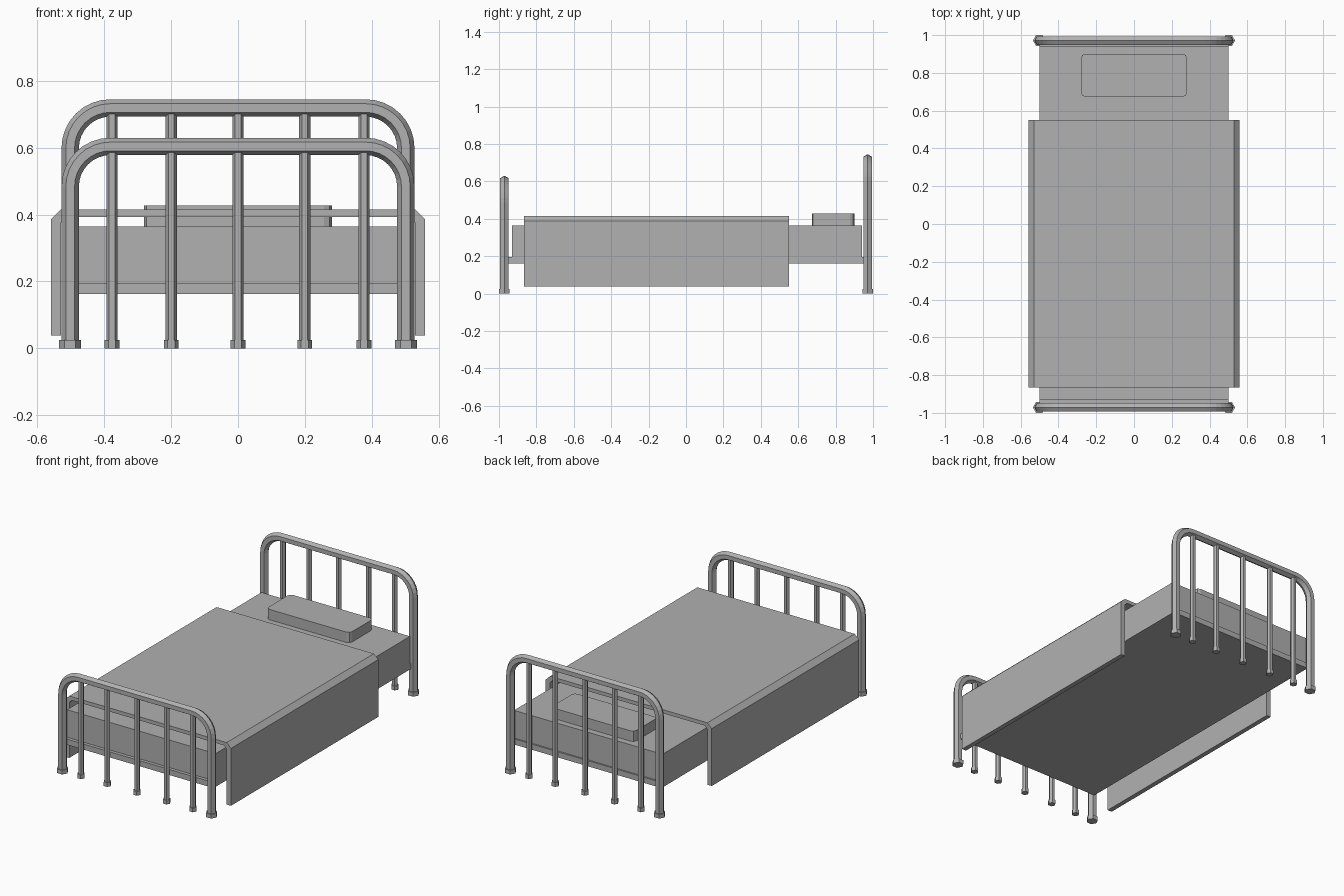
import bpy, bmesh
from math import cos, sin, pi

if "Cube" in bpy.data.objects:
    bpy.data.objects.remove(bpy.data.objects["Cube"])

grey = bpy.data.materials.new("mid_grey")
grey.diffuse_color = (0.44, 0.44, 0.44, 1)
grey.use_nodes = True
grey.node_tree.nodes["Principled BSDF"].inputs["Base Color"].default_value = grey.diffuse_color


def finish(bm, name):
    bmesh.ops.recalc_face_normals(bm, faces=bm.faces)
    mesh = bpy.data.meshes.new(name)
    bm.to_mesh(mesh)
    bm.free()
    mesh.materials.append(grey)
    ob = bpy.data.objects.new(name, mesh)
    bpy.context.collection.objects.link(ob)
    return ob


def prism(name, outline, vec):
    """Extrude a closed outline along vec."""
    bm = bmesh.new()
    face = bm.faces.new([bm.verts.new(p) for p in outline])
    ext = bmesh.ops.extrude_face_region(bm, geom=[face])
    verts = [g for g in ext["geom"] if isinstance(g, bmesh.types.BMVert)]
    bmesh.ops.translate(bm, verts=verts, vec=vec)
    return finish(bm, name)


def box(name, x, y0, y1, z0, z1):
    return prism(name, [(-x, y0, z0), (x, y0, z0), (x, y1, z0), (-x, y1, z0)],
                 (0, 0, z1 - z0))


def hex_post(name, x, y, z0, z1, r):
    ring = [(x + r * cos(i * pi / 3), y + r * sin(i * pi / 3), z0) for i in range(6)]
    return prism(name, ring, (0, 0, z1 - z0))


def hoop(name, y, top, half=0.502, r=0.026, bend=0.12, steps=8):
    """Six-sided tube bent into an upside-down U."""
    cz, cx = top - r - bend, half - bend
    path = [(half, 0.0, 0.0)]
    path += [(cx + bend * cos(a), cz + bend * sin(a), a)
             for a in (i * pi / 2 / steps for i in range(steps + 1))]
    path += [(-px, pz, pi - a) for px, pz, a in reversed(path)]
    bm = bmesh.new()
    rings = []
    for px, pz, a in path:
        rings.append([bm.verts.new((px + r * cos(t) * cos(a), y + r * sin(t),
                                    pz + r * cos(t) * sin(a)))
                      for t in (k * pi / 3 for k in range(6))])
    for r0, r1 in zip(rings, rings[1:]):
        for k in range(6):
            n = (k + 1) % 6
            bm.faces.new((r0[k], r0[n], r1[n], r1[k]))
    bm.faces.new(rings[0])
    bm.faces.new(rings[-1])
    return finish(bm, name)


# Tubular end frames with bars and feet
for part, y, top in (("footboard", -0.971, 0.63), ("headboard", 0.971, 0.745)):
    hoop(part + "_hoop", y, top)
    for x in (-0.502, 0.502):
        hex_post(part + "_foot", x, y, 0, 0.025, 0.033)
    for x in (-0.377, -0.2, 0, 0.2, 0.377):
        hex_post(part + "_bar", x, y, 0, top - 0.035, 0.017)
        hex_post(part + "_bar_foot", x, y, 0, 0.025, 0.022)

# Base and mattress
box("bed_base", 0.5, -0.95, 0.95, 0.162, 0.196)
box("mattress", 0.5, -0.93, 0.94, 0.196, 0.364)

# Pillow with rounded upright corners
pillow = []
for sx, sy, start in ((1, 1, 0), (-1, 1, 1), (-1, -1, 2), (1, -1, 3)):
    for i in range(3):
        a = (start + i / 2) * pi / 2
        pillow.append((sx * 0.257 + 0.024 * cos(a), 0.787 + sy * 0.09 + 0.024 * sin(a), 0.363))
prism("pillow", pillow, (0, 0, 0.064))

# Blanket draped over the bed, open underneath
half = [(0.53, 0.415), (0.559, 0.387), (0.559, 0.038),
        (0.53, 0.038), (0.53, 0.376), (0.512, 0.393)]
profile = half + [(-x, z) for x, z in reversed(half)]
prism("blanket", [(x, -0.866, z) for x, z in profile], (0, 1.417, 0))
